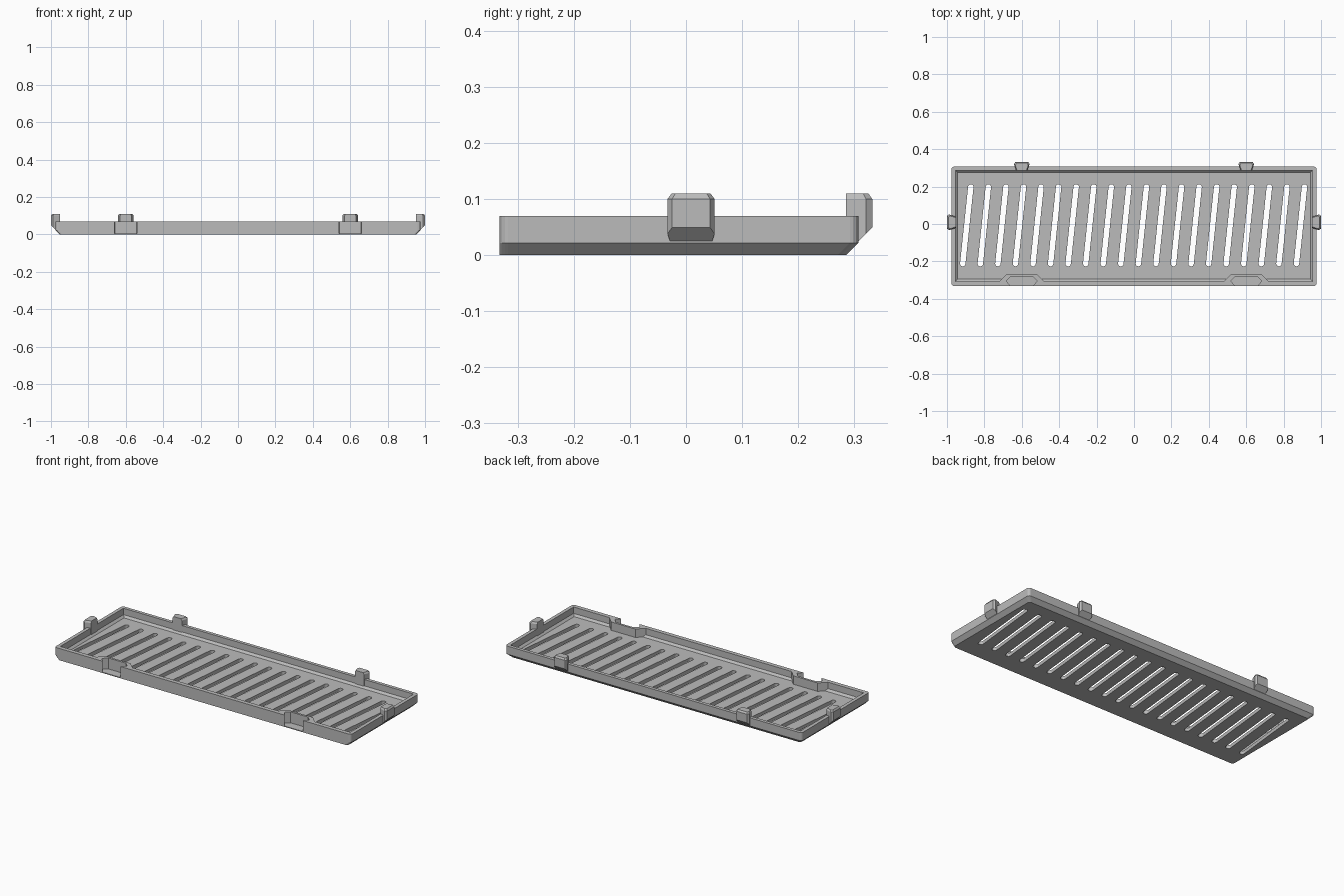
import bpy
import bmesh
from math import sin, cos, pi
from mathutils import Matrix, Vector

cube = bpy.data.objects.get("Cube")
if cube:
    bpy.data.objects.remove(cube, do_unlink=True)

GREY = (0.5, 0.5, 0.5, 1)
mat = bpy.data.materials.new("mid grey plastic")
mat.use_nodes = True
mat.diffuse_color = GREY
mat.node_tree.nodes["Principled BSDF"].inputs["Base Color"].default_value = GREY


def loft(bm, rings):
    """Closed solid through rings of equal point count."""
    vs = [[bm.verts.new(p) for p in ring] for ring in rings]
    n = len(vs[0])
    for a, b in zip(vs, vs[1:]):
        for i in range(n):
            j = (i + 1) % n
            bm.faces.new((a[i], a[j], b[j], b[i]))
    bm.faces.new(vs[0][::-1])
    bm.faces.new(vs[-1])


def finish(name, bm, matrix=None):
    if matrix:
        bm.transform(matrix)
    bmesh.ops.recalc_face_normals(bm, faces=bm.faces)
    mesh = bpy.data.meshes.new(name)
    bm.to_mesh(mesh)
    bm.free()
    mesh.materials.append(mat)
    obj = bpy.data.objects.new(name, mesh)
    bpy.context.collection.objects.link(obj)
    return obj


def at(points, z):
    return [(x, y, z) for x, y in points]


def rounded_rect(hx, y0, y1, r, steps=4):
    pts = []
    corners = ((hx - r, y1 - r), (r - hx, y1 - r), (r - hx, y0 + r), (hx - r, y0 + r))
    for k, (cx, cy) in enumerate(corners):
        for s in range(steps + 1):
            a = (k + s / steps) * pi / 2
            pts.append((cx + r * cos(a), cy + r * sin(a)))
    return pts


def cutter(name, bm, target):
    obj = finish(name, bm)
    obj.hide_render = True
    obj.hide_viewport = True
    mod = target.modifiers.new(name, "BOOLEAN")
    mod.operation = "DIFFERENCE"
    mod.solver = "EXACT"
    mod.object = obj


# Tray body: chamfered underneath at the sides and back, plain at the front
FRONT, BACK, HALF, CHAMFER, HEIGHT = -0.332, 0.307, 0.976, 0.022, 0.07
CLIP_X = 0.6
bm = bmesh.new()
outline = rounded_rect(HALF, FRONT, BACK, 0.015)
base = rounded_rect(HALF - CHAMFER, FRONT, BACK - CHAMFER, 0.015)
loft(bm, [at(base, 0), at(outline, CHAMFER), at(outline, HEIGHT)])
tray = finish("tray", bm)


# Cavity: its front edge steps inward around the two pockets
def cavity(inset):
    hx, y0, y1 = 0.955 - inset, -0.307 + inset, 0.287 - inset
    foot = 0.12 - inset
    right = [(-hx, y0), (-CLIP_X - foot, y0), (-CLIP_X - 0.08, -0.267),
             (-CLIP_X + 0.08, -0.267), (-CLIP_X + foot, y0)]
    left = [(-x, y) for x, y in reversed(right)]
    return right + left + [(hx, y1), (-hx, y1)]


bm = bmesh.new()
loft(bm, [at(cavity(0.012), 0.02), at(cavity(0), 0.032), at(cavity(0), 0.1)])
cutter("cavity_cutter", bm, tray)

# Pockets in the front wall
bm = bmesh.new()
half = [(0.06, -0.35), (0.06, FRONT), (0.083, -0.304), (0.058, -0.28)]
pocket = half + [(-x, y) for x, y in reversed(half)]
for side in (-1, 1):
    plan = [(x + side * CLIP_X, y) for x, y in pocket]
    loft(bm, [at(plan, 0.005), at(plan, 0.1)])
cutter("pocket_cutter", bm, tray)

# Slanted vent slots with round ends
bm = bmesh.new()
COUNT, PITCH, RADIUS = 20, 0.0939, 0.0145
axis = Vector((0.0215, 0.205))
side_dir = Vector((axis.y, -axis.x)).normalized()
along = axis.normalized()
for i in range(COUNT):
    centre = Vector(((i - (COUNT - 1) / 2) * PITCH - 0.002, -0.007))
    plan = []
    for sign in (1, -1):
        for s in range(9):
            a = pi * s / 8
            arc = side_dir * cos(a) + along * sin(a)
            plan.append(centre + sign * (axis + arc * RADIUS))
    loft(bm, [at(plan, -0.02), at(plan, 0.05)])
cutter("slot_cutter", bm, tray)


# Dovetail clips: profile is (across, outward), foot follows the tray chamfer
def clip(name, location, angle):
    half = [(0.03, 0), (0.042, 0.036), (0.034, 0.047)]
    plan = half + [(-u, d) for u, d in reversed(half)]
    bm = bmesh.new()
    loft(bm, [[(u, d, d + 0.002) for u, d in plan], at(plan, 0.1),
              [(u * 0.82, d * 0.85, 0.11) for u, d in plan]])
    finish(name, bm, Matrix.Translation(location) @ Matrix.Rotation(angle, 4, "Z"))


for side, word in ((-1, "right"), (1, "left")):
    clip("back_clip_" + word, (side * CLIP_X, BACK - CHAMFER, 0), 0)
    clip("end_clip_" + word, (side * 0.953, 0.009, 0), -side * pi / 2)
